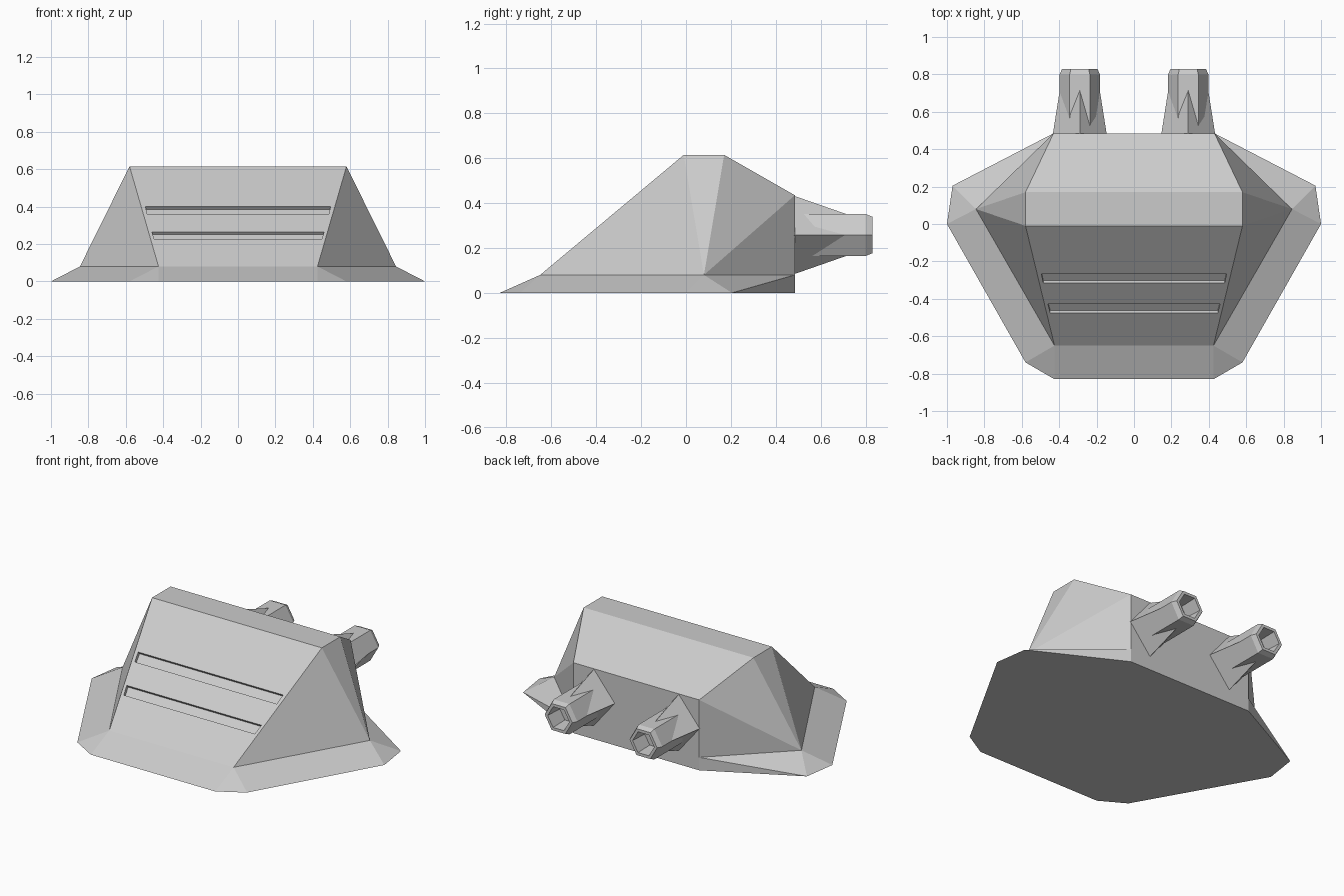
import bpy, math
from math import sin, cos, pi
import bmesh

if "Cube" in bpy.data.objects:
    bpy.data.objects.remove(bpy.data.objects["Cube"])


def make_object(name, verts, faces):
    mesh = bpy.data.meshes.new(name)
    mesh.from_pydata(verts, [], faces)
    bm = bmesh.new()
    bm.from_mesh(mesh)
    bmesh.ops.recalc_face_normals(bm, faces=bm.faces)
    bm.to_mesh(mesh)
    bm.free()
    obj = bpy.data.objects.new(name, mesh)
    bpy.context.collection.objects.link(obj)
    return obj


def loft(name, rings):
    """Join equal-length rings in order and cap both ends."""
    n = len(rings[0])
    verts = [p for ring in rings for p in ring]
    faces = [(r * n + i, r * n + (i + 1) % n, (r + 1) * n + (i + 1) % n, (r + 1) * n + i)
             for r in range(len(rings) - 1) for i in range(n)]
    faces += [tuple(range(n)), tuple(range(len(verts) - n, len(verts)))]
    return make_object(name, verts, faces)


# Hull: right-half corner points, mirrored to the left
half = [
    (.425, -.83, 0), (.58, -.74, 0), (1, 0, 0), (.97, .205, 0), (.43, .485, 0),  # 0-4 ground outline
    (.425, -.65, .08), (.845, .08, .08), (.43, .485, .08),                       # 5-7 skirt top
    (.58, -.01, .615), (.58, .17, .615), (.43, .485, .435),                      # 8-10 roof
]
side_faces = [(0, 1, 5), (1, 2, 6, 5), (2, 3, 6), (3, 7, 6), (3, 4, 7),
              (5, 6, 8), (8, 6, 9), (9, 6, 10), (10, 6, 7)]
strips = [(0, 5), (5, 8), (8, 9), (9, 10)]   # edges bridged straight across the centre
N = len(half)
verts = half + [(-x, y, z) for x, y, z in half]
faces = side_faces + [tuple(i + N for i in f) for f in side_faces]
faces += [(a, b, b + N, a + N) for a, b in strips]
faces.append((10, 7, 4, 4 + N, 7 + N, 10 + N))                       # back wall
faces.append((0, 1, 2, 3, 4, 4 + N, 3 + N, 2 + N, 1 + N, N))         # underside
hull = make_object("hull", verts, faces)

# Shallow slots in the sloping front, cut perpendicular to it
slope = .535 / .64
length = math.hypot(1, slope)
inward = (slope / length, -1 / length)


def slot_ring(w_top, w_low, z_top, z_low, depth):
    ring = []
    for x, z in ((-w_low, z_low), (w_low, z_low), (w_top, z_top), (-w_top, z_top)):
        y = -.65 + (z - .08) / slope
        ring.append((x, y + inward[0] * depth, z + inward[1] * depth))
    return ring


for label, args in (("upper", (.495, .485, .40, .36)), ("lower", (.46, .448, .265, .226))):
    cutter = loft(label + "_slot_cutter", [slot_ring(*args, d) for d in (-.03, .02)])
    cutter.hide_render = True
    cutter.hide_set(True)
    cut = hull.modifiers.new(label + "_slot", 'BOOLEAN')
    cut.object = cutter
    cut.operation = 'DIFFERENCE'
    cut.solver = 'EXACT'

# Two rear nozzles: hollow six-sided barrel on a flared diamond mount
AXIS_Z = .258


def hexagon(cx, y, r):
    return [(cx + r * cos(i * pi / 3), y, AXIS_Z + r * sin(i * pi / 3)) for i in range(6)]


def diamond(cx, y, a, b):
    return [(cx + a, y, AXIS_Z), (cx, y, AXIS_Z + b), (cx - a, y, AXIS_Z), (cx, y, AXIS_Z - b)]


for side, cx in (("left", -.29), ("right", .29)):
    profile = [(.47, .108), (.80, .108), (.83, .094), (.83, .074), (.72, .068)]
    loft(side + "_nozzle", [hexagon(cx, y, r) for y, r in profile])
    loft(side + "_nozzle_mount",
         [diamond(cx, .48, .144, .175), diamond(cx, .715, .107, .093)])
